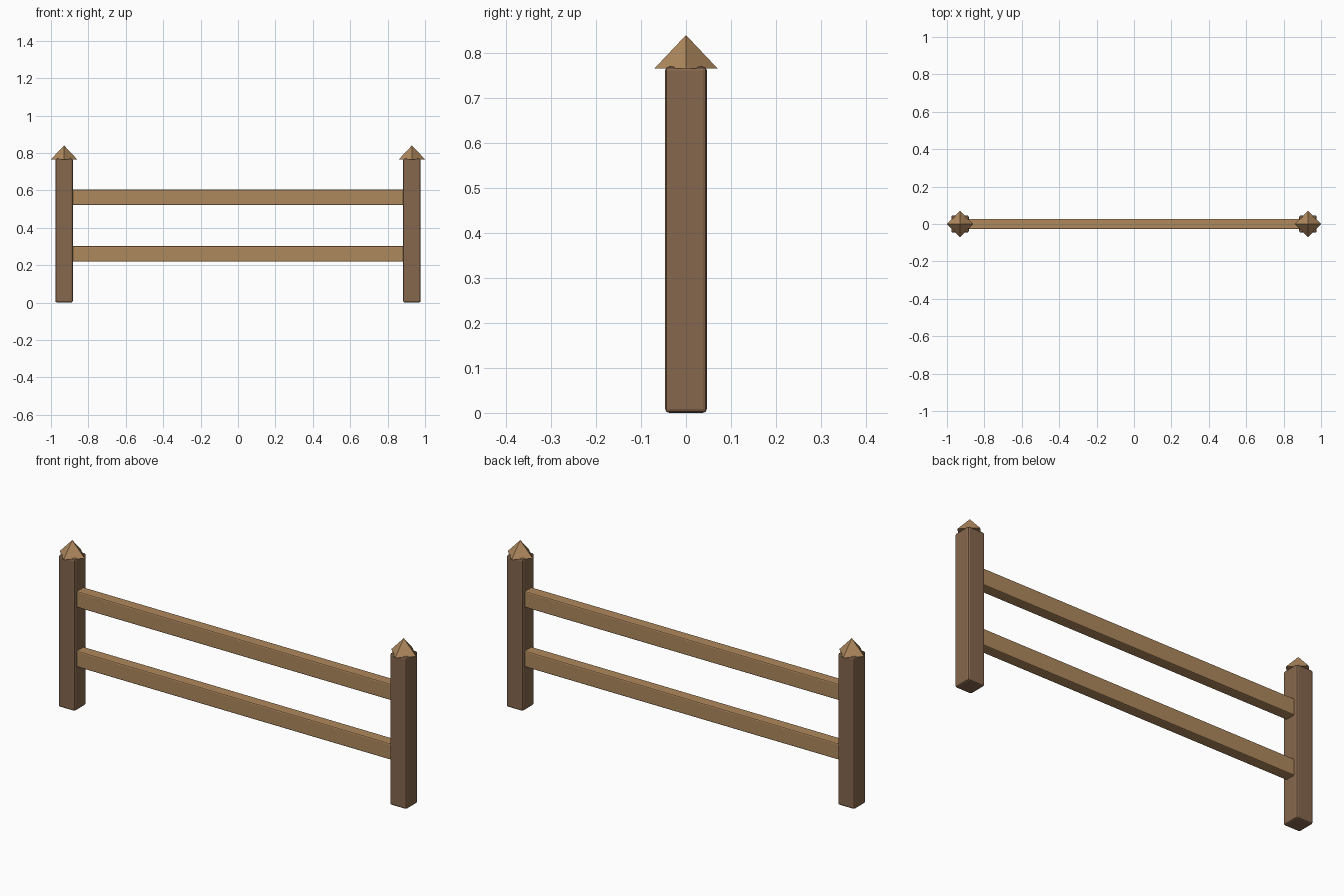
import bpy, math

if "Cube" in bpy.data.objects:
    bpy.data.objects.remove(bpy.data.objects["Cube"])

def material(name, color):
    m = bpy.data.materials.new(name)
    m.diffuse_color = (*color, 1)
    m.use_nodes = True
    m.node_tree.nodes["Principled BSDF"].inputs["Base Color"].default_value = m.diffuse_color
    return m

DARK = material("dark_wood", (0.24, 0.135, 0.075))
LIGHT = material("light_wood", (0.43, 0.25, 0.11))

def beam(name, size, loc, bevel, mat):
    bpy.ops.mesh.primitive_cube_add(size=1, location=loc)
    o = bpy.context.object
    o.name = name
    o.scale = size
    bpy.ops.object.transform_apply(location=False, rotation=False, scale=True)
    b = o.modifiers.new("bevel", 'BEVEL')
    b.width = bevel
    b.segments = 2
    o.data.materials.append(mat)

# Posts with pointed caps, corners turned along the axes
for side, x in (("left", -0.93), ("right", 0.93)):
    beam(side + "_post", (0.093, 0.093, 0.77), (x, 0, 0.385), 0.009, DARK)
    bpy.ops.mesh.primitive_cone_add(vertices=4, radius1=0.07, radius2=0,
                                    depth=0.074, location=(x, 0, 0.803))
    cap = bpy.context.object
    cap.name = side + "_post_cap"
    cap.data.materials.append(LIGHT)

# Horizontal rails running into the posts
for name, z in (("lower_rail", 0.26), ("upper_rail", 0.562)):
    beam(name, (1.78, 0.056, 0.083), (0, 0, z), 0.006, LIGHT)
